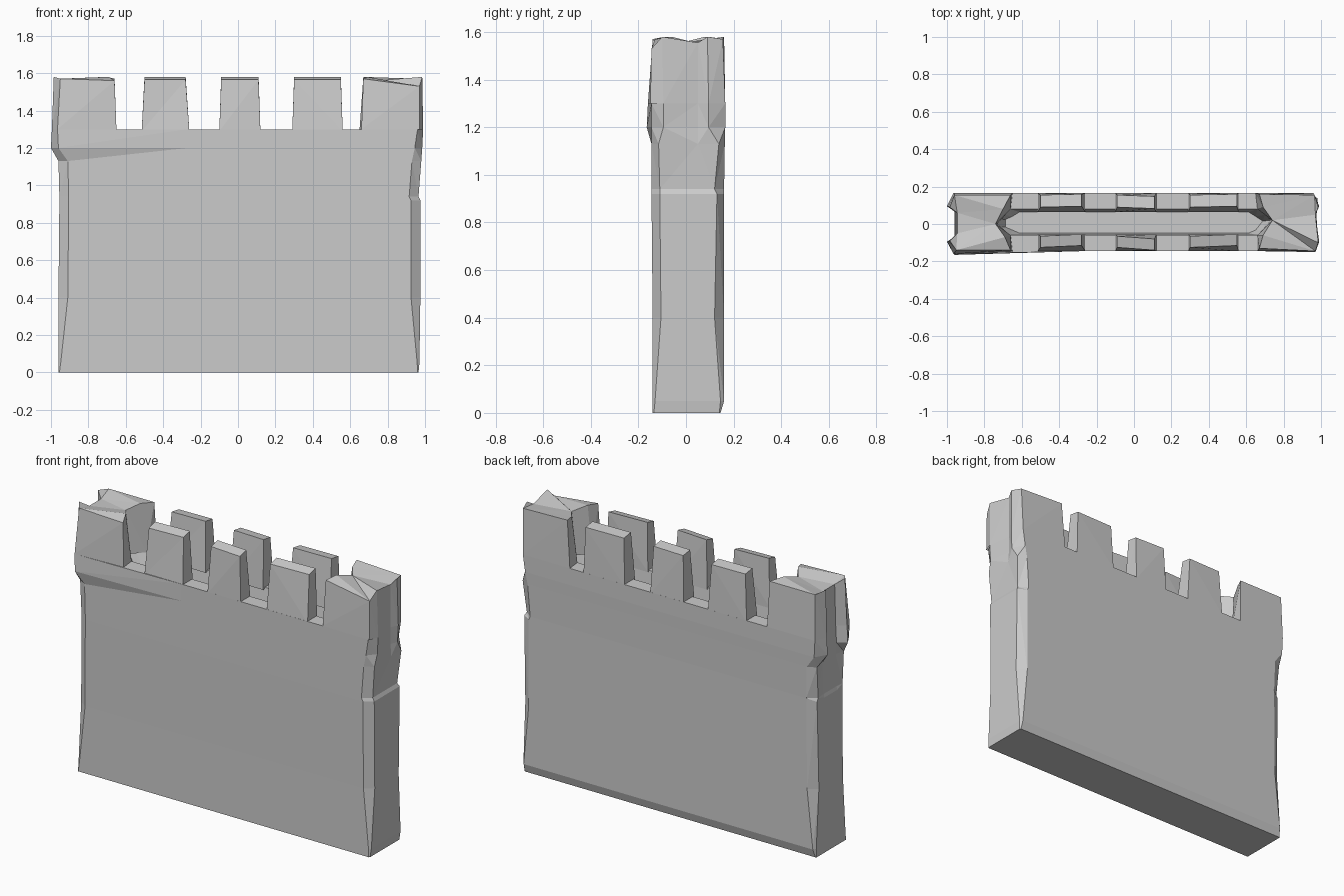
import bpy, bmesh


def loft(name, rings, cap_bottom=True):
    """Join rings of equal point count (x, y, z) into a faceted solid."""
    bm = bmesh.new()
    vr = [[bm.verts.new(p) for p in r] for r in rings]
    n = len(vr[0])
    for a, b in zip(vr, vr[1:]):
        for i in range(n):
            j = (i + 1) % n
            bm.faces.new((a[i], a[j], b[j], b[i]))
    if cap_bottom:
        bm.faces.new(vr[0][::-1])
    bm.faces.new(vr[-1])
    bmesh.ops.triangulate(bm, faces=bm.faces[:])
    bmesh.ops.recalc_face_normals(bm, faces=bm.faces[:])
    me = bpy.data.meshes.new(name)
    bm.to_mesh(me)
    bm.free()
    ob = bpy.data.objects.new(name, me)
    bpy.context.collection.objects.link(ob)
    return ob


def wall_ring(z, left, right, front, back, cf, cb, groove_l=0.0, groove_r=0.0,
              lip=0.0, chamfer=0.05):
    """Outline of the wall: chamfered corners, a groove at each end."""
    c = chamfer
    return [(left + c, front - lip, z), (-0.27, front, z), (right - c, front, z),
            (right, front + cf, z), (right - groove_r, 0.05, z),
            (right, back - cb, z), (right - c, back, z), (left + c, back, z),
            (left, back - cb, z), (left + groove_l, 0.06, z),
            (left + groove_l, -0.06, z), (left, front + cf, z)]


# Curtain wall: worn corners, overhanging upper part, sunken walkway
walk_xy = [(-0.66, -0.06), (-0.27, -0.06), (0.66, -0.06), (0.70, -0.04),
           (0.74, 0.02), (0.70, 0.05), (0.66, 0.08), (-0.66, 0.08),
           (-0.70, 0.05), (-0.74, 0.03), (-0.74, -0.02), (-0.70, -0.04)]
rings = [
    wall_ring(0.0, -0.96, 0.965, -0.14, 0.145, 0.005, 0.005, chamfer=0.005),
    wall_ring(0.05, -0.96, 0.97, -0.14, 0.16, 0.01, 0.015, chamfer=0.012),
    wall_ring(0.40, -0.96, 0.975, -0.14, 0.16, 0.035, 0.04),
    wall_ring(0.92, -0.955, 0.975, -0.145, 0.16, 0.035, 0.03),
    wall_ring(0.94, -0.955, 0.965, -0.145, 0.16, 0.035, 0.04, 0.005),
    wall_ring(1.13, -0.96, 0.98, -0.145, 0.163, 0.03, 0.025, 0.015, 0.005),
    wall_ring(1.20, -1.0, 0.985, -0.145, 0.165, 0.05, 0.07, 0.05, 0.015, 0.02, 0.04),
    wall_ring(1.30, -0.995, 0.99, -0.145, 0.165, 0.05, 0.07, 0.05, 0.02, 0.015, 0.03),
    [(x, y, 1.30) for x, y in walk_xy],
    [(x * 0.93, y * 0.8, 1.20) for x, y in walk_xy],
]
loft("curtain_wall", rings)

# End blocks: full depth, ridged tops, notched towards the walkway
left_low = [(-0.965, -0.16), (-0.65, -0.148), (-0.66, -0.06), (-0.73, 0.0),
            (-0.66, 0.08), (-0.65, 0.165), (-0.965, 0.165), (-0.995, 0.095),
            (-0.945, 0.06), (-0.945, -0.06), (-0.995, -0.095)]
left_top = [(-0.95, -0.14, 1.57), (-0.66, -0.14, 1.56), (-0.69, -0.07, 1.58),
            (-0.74, 0.0, 1.56), (-0.70, 0.08, 1.58), (-0.66, 0.155, 1.57),
            (-0.96, 0.155, 1.57), (-0.985, 0.09, 1.58), (-0.945, 0.06, 1.55),
            (-0.945, -0.05, 1.55), (-0.985, -0.09, 1.58)]
loft("left_end_block", [[(x, y, 1.30) for x, y in left_low], left_top], False)

right_low = [(0.66, -0.145), (0.97, -0.15), (0.99, -0.095), (0.97, 0.05),
             (0.99, 0.095), (0.96, 0.165), (0.65, 0.165), (0.66, 0.08),
             (0.73, 0.02), (0.66, -0.06)]
right_top = [(0.67, -0.13, 1.57), (0.97, -0.145, 1.53), (0.985, -0.10, 1.58),
             (0.97, 0.05, 1.555), (0.985, 0.09, 1.58), (0.965, 0.155, 1.57),
             (0.67, 0.16, 1.58), (0.69, 0.09, 1.57), (0.74, 0.02, 1.56),
             (0.69, -0.06, 1.58)]
loft("right_end_block", [[(x, y, 1.30) for x, y in right_low], right_top], False)


# Merlons: tapered stones in pairs along both parapets
def rect(x0, x1, y0, y1, z, skew=0.0, tilt=0.0):
    return [(x0, y0, z), (x1, y0 + skew, z), (x1, y1 + skew, z + tilt),
            (x0, y1, z + tilt)]


stones = [((-0.515, -0.26), (-0.50, -0.28), 0.01),
          ((-0.10, 0.12), (-0.09, 0.11), -0.015),
          ((0.29, 0.56), (0.30, 0.55), 0.01)]
for i, (low, top, skew) in enumerate(stones, 1):
    loft(f"front_merlon_{i}", [rect(*low, -0.145, -0.055, 1.29),
                               rect(*top, -0.125, -0.065, 1.565, skew, 0.015)])
    loft(f"back_merlon_{i}", [rect(*low, 0.065, 0.165, 1.29),
                              rect(*top, 0.09, 0.155, 1.58, skew / 2, -0.01)])
